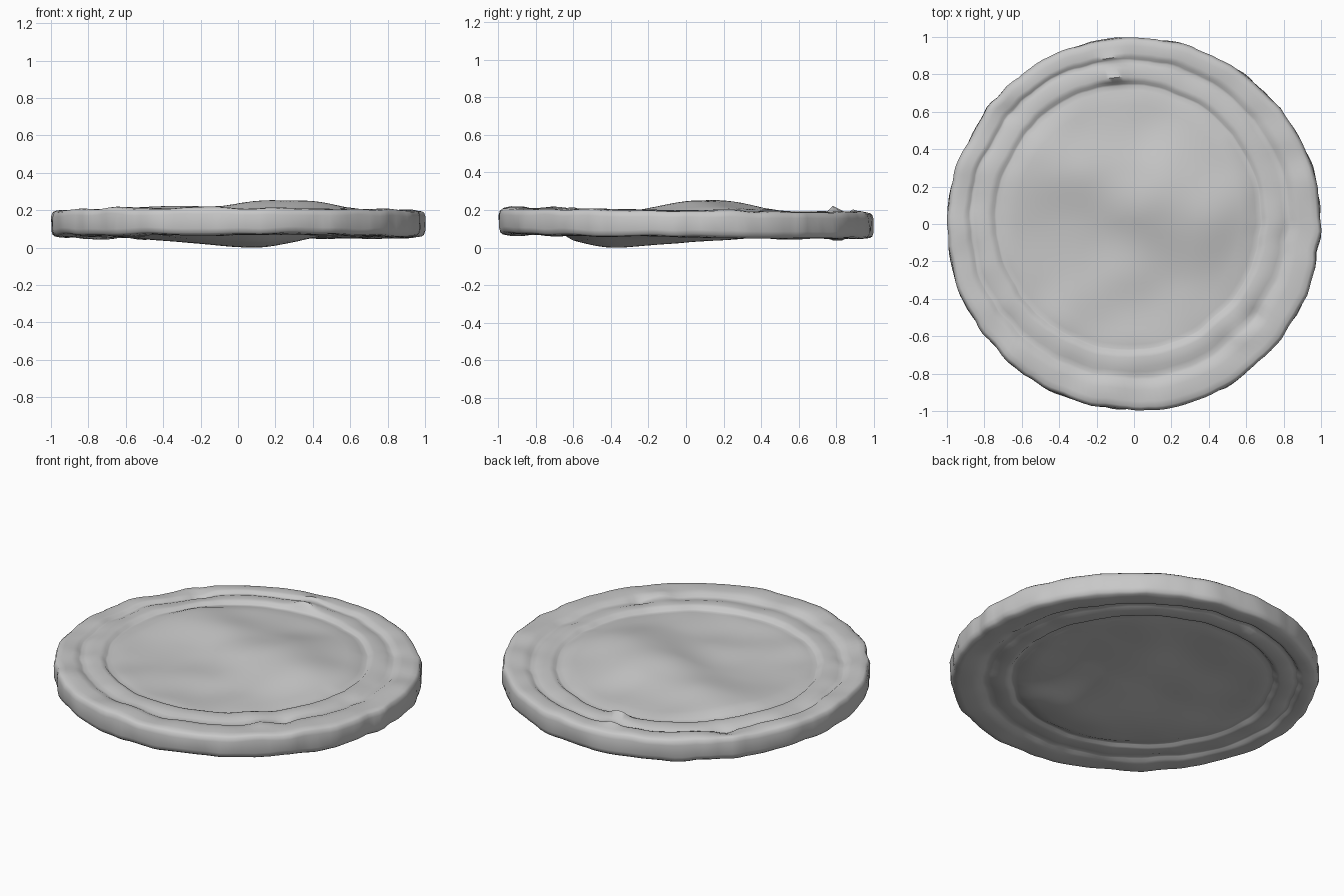
import bpy, bmesh, math
from mathutils import Vector, noise

if "Cube" in bpy.data.objects:
    bpy.data.objects.remove(bpy.data.objects["Cube"], do_unlink=True)

SEGMENTS = 160
MIDDLE = 0.135

# Height of one face above the middle plane, from plate edge to rim
FACE_PROFILE = [
    (0.68, 0.054), (0.705, 0.050), (0.715, 0.053), (0.727, 0.066),
    (0.75, 0.070), (0.80, 0.067), (0.822, 0.060), (0.845, 0.054),
    (0.858, 0.057), (0.872, 0.067), (0.90, 0.071), (0.95, 0.071),
    (0.978, 0.067), (0.990, 0.058),
]
plate_rings = [(0.04 * i, 0.058) for i in range(1, 17)]
FACE = plate_rings + FACE_PROFILE


def bump(x, y, cx, cy, wx, wy):
    return math.exp(-((x - cx) / wx) ** 2 - ((y - cy) / wy) ** 2)


def wobble(x, y, scale, seed):
    return noise.noise(Vector((x * scale, y * scale, seed)))


def fade(r, start, end):
    t = min(max((r - start) / (end - start), 0), 1)
    return 1 - t * t * (3 - 2 * t)


def plate_top(x, y):
    # Diagonal swell across the plate with a hollow in front of it
    return (0.066 * bump(x, y, 0.24, 0.08, 0.36, 0.26)
            + 0.038 * bump(x, y, -0.38, 0.30, 0.36, 0.20)
            + 0.014 * bump(x, y, 0.3, 0.4, 0.35, 0.25)
            - 0.020 * bump(x, y, -0.15, -0.12, 0.30, 0.18)
            - 0.012 * bump(x, y, 0.1, -0.5, 0.5, 0.2)
            + 0.014 * wobble(x, y, 3.5, 4.0))


def plate_bottom(x, y):
    return (-0.058 * bump(x, y, 0.08, -0.38, 0.34, 0.32)
            - 0.028 * bump(x, y, -0.32, -0.30, 0.35, 0.32)
            - 0.022 * bump(x, y, 0.05, 0.08, 0.4, 0.3)
            + 0.012 * wobble(x, y, 3.5, 9.0))


def details(x, y, side):
    # Knobs and nicks on the raised band
    if side > 0:
        return (0.036 * bump(x, y, -0.11, 0.79, 0.07, 0.035)
                + 0.022 * bump(x, y, -0.12, 0.88, 0.06, 0.03)
                + 0.014 * bump(x, y, 0.57, -0.60, 0.05, 0.05)
                - 0.018 * bump(x, y, 0.65, -0.49, 0.04, 0.04)
                - 0.018 * bump(x, y, -0.68, 0.60, 0.05, 0.05))
    return -0.018 * bump(x, y, -0.14, 0.81, 0.06, 0.05)


def place(r, angle, height, side):
    c, s = math.cos(angle), math.sin(angle)
    # Worn outline: broad and small dents, fading in toward the rim
    edge = 1 - fade(r, 0.45, 0.98)
    dent = 0.009 * wobble(c, s, 3.5, 1.0) + 0.014 * wobble(c, s, 10, side * 0.2)
    shift = fade(r, 0.80, 0.97)
    radius = r + edge * dent + 0.008 * wobble(c, s, 4, r * 7) * shift * (r > 0.6)
    x = radius * c - 0.03 * shift
    y = radius * s + 0.035 * shift
    z = MIDDLE + side * height - 0.012 * y
    relief = plate_top(x, y) if side > 0 else plate_bottom(x, y)
    z += relief * fade(r, 0.62, 0.76)
    z += 0.014 * wobble(x, y, 5, side * 3) * (1 - fade(r, 0.6, 0.9))
    z += details(x, y, side)
    return x, y, z


bm = bmesh.new()
rings = [(r, h, 1) for r, h in FACE]
rings += [(0.997, 0.035, 1), (0.997, 0.035, -1)]
rings += [(r, h, -1) for r, h in reversed(FACE)]
angles = [2 * math.pi * i / SEGMENTS for i in range(SEGMENTS)]
loops = [[bm.verts.new(place(r, a, h, side)) for a in angles]
         for r, h, side in rings]
for upper, lower in zip(loops, loops[1:]):
    for i in range(SEGMENTS):
        j = (i + 1) % SEGMENTS
        bm.faces.new((upper[i], lower[i], lower[j], upper[j]))

# Close both plate centres with fans
for loop, side in ((loops[0], 1), (loops[-1], -1)):
    hub = bm.verts.new(place(0, 0, 0.058, side))
    for i in range(SEGMENTS):
        bm.faces.new((hub, loop[i], loop[(i + 1) % SEGMENTS]))
bmesh.ops.recalc_face_normals(bm, faces=bm.faces)

# Rest the disc on the ground
lowest = min(v.co.z for v in bm.verts)
bmesh.ops.translate(bm, verts=bm.verts, vec=(0, 0, -lowest))

mesh = bpy.data.meshes.new("worn_disc")
bm.to_mesh(mesh)
bm.free()
disc = bpy.data.objects.new("worn_disc", mesh)
bpy.context.collection.objects.link(disc)

# Plain grey metal
grey = bpy.data.materials.new("grey_metal")
grey.use_nodes = True
colour = (0.58, 0.58, 0.58, 1)
grey.diffuse_color = colour
grey.node_tree.nodes["Principled BSDF"].inputs["Base Color"].default_value = colour
mesh.materials.append(grey)

bpy.context.view_layer.objects.active = disc
disc.select_set(True)
bpy.ops.object.shade_smooth_by_angle(angle=math.radians(50))
